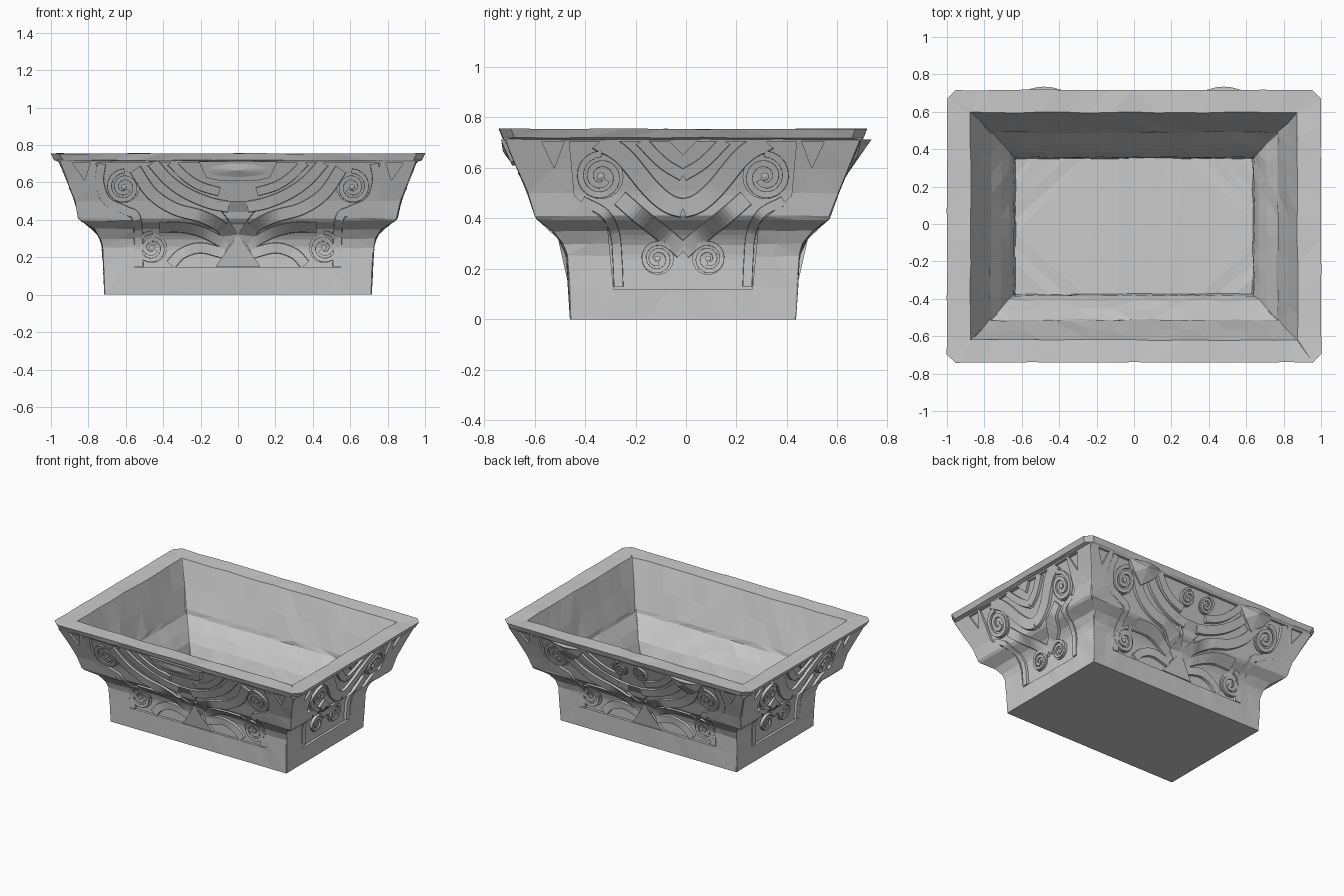
import bpy, bmesh, math, random
from mathutils import Vector

random.seed(4)
if "Cube" in bpy.data.objects:
    bpy.data.objects.remove(bpy.data.objects["Cube"])

stone = bpy.data.materials.new("grey_stone")
stone.use_nodes = True
stone.diffuse_color = (0.6, 0.6, 0.6, 1)
bsdf = stone.node_tree.nodes["Principled BSDF"]
bsdf.inputs["Base Color"].default_value = stone.diffuse_color
bsdf.inputs["Roughness"].default_value = 0.9

CY = -0.012
DEPTH = 0.018
# Outer wall: half length, half depth, height
OUTER = [(.715, .448, 0), (.72, .454, .13), (.725, .46, .25), (.737, .477, .3),
         (.768, .515, .35), (.84, .578, .395), (.853, .585, .41), (.872, .615, .5),
         (.91, .657, .6), (.957, .706, .712)]
RIM = [(.982, .715, .72), (1, .728, .755)]
INNER = [(.875, .608, .752), (.82, .554, .59), (.772, .506, .445), (.765, .5, .415),
         (.71, .445, .34), (.668, .398, .27), (.642, .37, .2), (.635, .362, .1)]
# Carved panels: height and half width
LONG_PANEL = [(.145, .55), (.4, .56), (.46, .64), (.54, .73), (.705, .76)]
SHORT_PANEL = [(.12, .275), (.38, .3), (.43, .36), (.49, .43), (.705, .45)]


def finish(name, bm):
    bmesh.ops.recalc_face_normals(bm, faces=bm.faces[:])
    mesh = bpy.data.meshes.new(name)
    bm.to_mesh(mesh)
    bm.free()
    mesh.materials.append(stone)
    obj = bpy.data.objects.new(name, mesh)
    bpy.context.collection.objects.link(obj)
    return obj


def prism(bm, loops):
    """Join closed loops of vertices and cap both ends."""
    for a, b in zip(loops, loops[1:]):
        for i in range(len(a)):
            j = (i + 1) % len(a)
            bm.faces.new((a[i], a[j], b[j], b[i]))
    bm.faces.new(loops[0])
    bm.faces.new(loops[-1])


def ring(bm, hx, hy, z, cut, rough):
    """Rectangle with cut corners and several points along each side."""
    corners = [(hx - cut, -hy), (hx, cut - hy), (hx, hy - cut), (hx - cut, hy),
               (cut - hx, hy), (-hx, hy - cut), (-hx, cut - hy), (cut - hx, -hy)]
    verts = []
    for i in range(8):
        a, b = Vector(corners[i]), Vector(corners[(i + 1) % 8])
        n = 1 if i % 2 == 0 else (9 if i in (1, 5) else 14)
        for k in range(n):
            p = a.lerp(b, k / n)
            j = [random.uniform(-rough, rough) for _ in range(3)]
            verts.append(bm.verts.new((p.x + j[0], p.y + CY + j[1], z + j[2])))
    return verts


# Hollow basin with flared walls
bm = bmesh.new()
rings = [ring(bm, *p, .004, .003 if p[2] else 0) for p in OUTER]
rings += [ring(bm, *p, .045, .002) for p in RIM]
rings += [ring(bm, *p, .004, .004) for p in INNER]
prism(bm, rings)
bmesh.ops.triangulate(bm, faces=bm.faces[:])
basin = finish("planter_basin", bm)


def mix(table, key, z):
    """Interpolated row of a table at a height."""
    for a, b in zip(table, table[1:]):
        if z <= b[key]:
            break
    t = (z - a[key]) / (b[key] - a[key])
    return [p + (q - p) * t for p, q in zip(a, b)]


def place(side, u, z, h):
    """Point on the wall of a side, raised by h."""
    z = max(0, min(z, .712))
    hx, hy, _ = mix(OUTER, 2, z)
    return {"front": (u, CY - hy - h, z), "back": (-u, CY + hy + h, z),
            "left": (hx + h, u + CY, z), "right": (-hx - h, CY - u, z)}[side]


def flip(points, m):
    return [Vector((m * u, z)) for u, z in points]


# Sink the carved panels and corner notches into the wall
bm = bmesh.new()
for side in ("front", "back", "left", "right"):
    is_long = side in ("front", "back")
    panel = LONG_PANEL if is_long else SHORT_PANEL
    low, high = panel[0][0], panel[-1][0]
    loops = []
    for k in range(31):
        z = low + (high - low) * k / 30
        w = mix(panel, 0, z)[1]
        spots = ((-w, -DEPTH), (w, -DEPTH), (w, .06), (-w, .06))
        loops.append([bm.verts.new(place(side, u, z, h)) for u, h in spots])
    prism(bm, loops)
    notch = [(.79, .705), (.885, .705), (.82, .61)] if is_long else [(.47, .705), (.56, .705), (.51, .6)]
    for m in (-1, 1):
        prism(bm, [[bm.verts.new(place(side, *p, h)) for p in flip(notch, m)]
                   for h in (-DEPTH, .04)])
cutter = finish("panel_cutter", bm)
cutter.hide_render = True
cut = basin.modifiers.new("carved_panels", "BOOLEAN")
cut.operation, cut.solver, cut.object = "DIFFERENCE", "EXACT", cutter
bpy.context.view_layer.objects.active = basin
bpy.ops.object.modifier_apply(modifier=cut.name)
bpy.data.objects.remove(cutter)


def smooth(p, n=7):
    """Flowing path through a few points."""
    p = [2 * p[0] - p[1]] + p + [2 * p[-1] - p[-2]]
    out = []
    for a, b, c, d in zip(p, p[1:], p[2:], p[3:]):
        for k in range(n):
            t = k / n
            out.append(.5 * (2 * b + (c - a) * t + (2 * a - 5 * b + 4 * c - d) * t * t
                             + (3 * b - a - 3 * c + d) * t ** 3))
    return out + [p[-2]]


def band(bm, side, path, width, h=.001):
    """Raised strip that follows the wall."""
    rows = []
    for i, p in enumerate(path):
        d = (path[min(i + 1, len(path) - 1)] - path[max(i - 1, 0)]).normalized()
        off = Vector((-d.y, d.x)) * width / 2
        spots = ((p + off, -.03), (p + off * .9, h), (p - off * .9, h), (p - off, -.03))
        rows.append([bm.verts.new(place(side, q.x, q.y, e)) for q, e in spots])
    prism(bm, rows)


def plate(bm, side, outline, height, dome=0):
    """Raised patch; height is a function of the position."""
    mid = sum(outline, Vector((0, 0))) / len(outline)
    top = [bm.verts.new(place(side, q.x, q.y, height(q))) for q in outline]
    base = [bm.verts.new(place(side, q.x, q.y, -.03)) for q in outline]
    centre = bm.verts.new(place(side, mid.x, mid.y, height(mid) + dome))
    for i in range(len(top)):
        j = (i + 1) % len(top)
        bm.faces.new((top[i], top[j], centre))
        bm.faces.new((base[i], base[j], top[j], top[i]))


def oval(u, z, ru, rz, n=18):
    return [Vector((u + ru * math.cos(math.tau * k / n), z + rz * math.sin(math.tau * k / n)))
            for k in range(n)]


def scroll(bm, side, u, z, r, m, start=1.6):
    """Spiral volute on a thin disc."""
    path = []
    for k in range(34):
        t = k / 33
        a, rad = start - t * 10.5, r * (.87 - .62 * t)
        path.append(Vector((m * (u + rad * math.cos(a)), z + rad * math.sin(a))))
    plate(bm, side, oval(m * u, z, r * .85, r * .85), lambda q: -.009)
    band(bm, side, path, r * .26, .003)
    plate(bm, side, oval(m * u, z, r * .16, r * .16, 8), lambda q: .002, .004)


# Long sides: volutes, sweeping straps and central stem
for side in ("front", "back"):
    bm = bmesh.new()
    for m in (-1, 1):
        scroll(bm, side, .61, .575, .1, m)
        scroll(bm, side, .46, .25, .095, m)
        for w, pts in (
                (.05, [(.73, .7), (.74, .6), (.7, .5), (.6, .45), (.54, .4), (.53, .15)]),
                (.07, [(.55, .67), (.46, .54), (.34, .46), (.2, .42), (.1, .37), (.05, .31)]),
                (.065, [(.46, .71), (.37, .61), (.27, .54), (.15, .49), (.05, .47)]),
                (.05, [(.36, .71), (.28, .63), (.2, .58), (.1, .55)]),
                (.06, [(.42, .36), (.3, .36), (.18, .33), (.05, .26)]),
                (.06, [(.36, .16), (.3, .22), (.2, .25), (.07, .22)])):
            band(bm, side, smooth(flip(pts, m)), w)
    stem = [Vector(q) for q in ((-.13, .5), (-.05, .4), (-.09, .31), (-.03, .25), (-.12, .15),
                                (.12, .15), (.03, .25), (.09, .31), (.05, .4), (.13, .5))]
    plate(bm, side, stem, lambda q: .002)
    finish(side + "_relief", bm)

# Front plaque with a rounded boss
bm = bmesh.new()
plaque = flip([(.21, .712), (.17, .625), (.1, .61)], -1) + flip([(.1, .61), (.17, .625), (.21, .712)], 1)
plate(bm, "front", plaque, lambda q: .016)
plate(bm, "front", oval(0, .665, .165, .035), lambda q: .018, .01)
finish("front_plaque", bm)

# Back: paired small volutes and outward-leaning rounded leaves
bm = bmesh.new()
for m in (-1, 1):
    scroll(bm, "back", .08, .63, .065, m)
    leaf = [(.34, .712), (.4, .64), (.48, .58), (.56, .64), (.62, .712),
            (.57, .712), (.52, .712), (.48, .712), (.44, .712), (.39, .712)]
    plate(bm, "back", flip(leaf, m), lambda q: (1 - ((abs(q.x) - .48) / .14) ** 2)
          * (.006 + (q.y - .58) * .26))
finish("back_leaves", bm)

# Short sides: volutes and nested V straps
for side in ("left", "right"):
    bm = bmesh.new()
    for m in (-1, 1):
        scroll(bm, side, .325, .565, .105, m)
        scroll(bm, side, .1, .24, .075, m, 2.4)
        for w, pts in (
                (.08, [(.34, .71), (.24, .65), (.13, .52), (.06, .46), (0, .44)]),
                (.05, [(.17, .71), (.08, .62), (0, .57)]),
                (.04, [(.4, .47), (.31, .42), (.27, .34), (.26, .24), (.255, .13)]),
                (.07, [(.25, .48), (.17, .41), (.07, .33), (0, .27)])):
            band(bm, side, smooth(flip(pts, m)), w)
    plate(bm, side, [Vector(q) for q in ((-.06, .71), (0, .65), (.06, .71))], lambda q: .001)
    finish(side + "_relief", bm)
